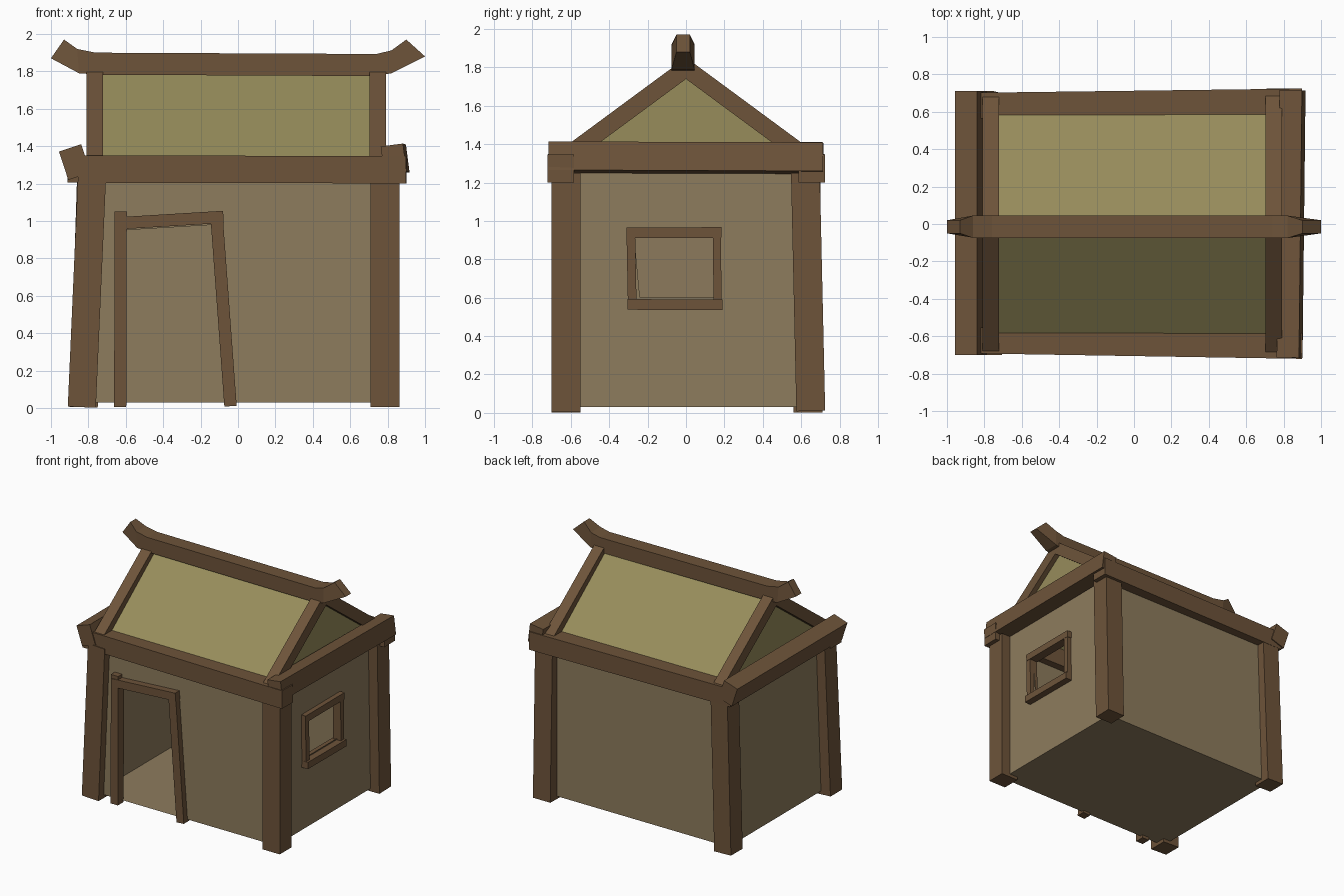
import bpy
from mathutils import Vector

if "Cube" in bpy.data.objects:
    bpy.data.objects.remove(bpy.data.objects["Cube"])


def material(name, rgb):
    m = bpy.data.materials.new(name)
    m.diffuse_color = (*rgb, 1)
    m.use_nodes = True
    m.node_tree.nodes["Principled BSDF"].inputs["Base Color"].default_value = m.diffuse_color
    return m


WOOD = material("wood", (0.155, 0.088, 0.042))
PLASTER = material("plaster", (0.27, 0.2, 0.11))
THATCH = material("thatch", (0.31, 0.265, 0.105))


def mesh(name, verts, faces, mat):
    me = bpy.data.meshes.new(name)
    me.from_pydata([tuple(v) for v in verts], [], faces)
    me.materials.append(mat)
    ob = bpy.data.objects.new(name, me)
    bpy.context.collection.objects.link(ob)
    return ob


def loft(name, rings, mat):
    """Closed four-sided solid through a list of rings of 4 points."""
    n = len(rings)
    faces = [(3, 2, 1, 0), tuple(range(4 * n - 4, 4 * n))]
    for r in range(n - 1):
        for i in range(4):
            j = (i + 1) % 4
            faces.append((4 * r + i, 4 * r + j, 4 * r + 4 + j, 4 * r + 4 + i))
    return mesh(name, [p for r in rings for p in r], faces, mat)


def beam(name, a, b, w, h, up=(0, 0, 1)):
    """Square-cut timber from a to b; h is measured along up."""
    a, b = Vector(a), Vector(b)
    d = (b - a).normalized()
    s = d.cross(Vector(up)).normalized()
    u = s.cross(d)
    s, u = s * w / 2, u * h / 2
    return loft(name, [[p - s - u, p + s - u, p + s + u, p - s + u] for p in (a, b)], WOOD)


# corner posts, slightly leaning
Y = (0, 1, 0)
beam("post_front_left", (-0.835, -0.625, 0.005), (-0.78, -0.625, 1.25), 0.15, 0.15, Y)
beam("post_front_right", (0.787, -0.625, 0.005), (0.787, -0.625, 1.25), 0.155, 0.15, Y)
beam("post_back_left", (-0.825, 0.635, 0.005), (-0.785, 0.625, 1.25), 0.15, 0.15, Y)
beam("post_back_right", (0.787, 0.65, 0.01), (0.787, 0.622, 1.25), 0.155, 0.15, Y)

# eave beams on the long sides, then tilted tie beams on the gable sides
beam("eave_front", (-0.91, -0.622, 1.278), (0.9, -0.652, 1.274), 0.138, 0.146)
beam("eave_back", (-0.89, 0.632, 1.278), (0.9, 0.655, 1.274), 0.138, 0.146)
beam("tie_left", (-0.873, -0.70, 1.315), (-0.873, 0.71, 1.315), 0.125, 0.16, (-0.33, 0, 1))
beam("tie_right", (0.832, -0.715, 1.332), (0.848, 0.715, 1.327), 0.12, 0.15, (-0.13, 0, 1))

# rafters
for label, x in (("left", -0.767), ("right", 0.748)):
    for side, sy in (("front", -1), ("back", 1)):
        beam(f"rafter_{label}_{side}", (x, 0.665 * sy, 1.305), (x, -0.02 * sy, 1.81), 0.088, 0.09)

# ridge beam with upturned ends: x top, z top, x bottom, z bottom, half width
profile = [(-0.93, 1.97, -1.0, 1.87, 0.035), (-0.86, 1.92, -0.85, 1.79, 0.06),
           (-0.76, 1.90, -0.74, 1.782, 0.06), (0.74, 1.893, 0.74, 1.775, 0.06),
           (0.82, 1.912, 0.82, 1.79, 0.06), (0.90, 1.97, 1.0, 1.88, 0.035)]
loft("ridge_beam", [[(xb, -0.015 - w, zb), (xb, -0.015 + w, zb),
                     (xt, -0.015 + w, zt), (xt, -0.015 - w, zt)]
                    for xt, zt, xb, zb, w in profile], WOOD)

# roof slopes and gables
roof = []
for x in (-0.765, 0.75):
    roof += [(x, -0.66, 1.29), (x, 0.66, 1.29), (x, 0, 1.80)]
mesh("roof", roof, [(0, 3, 5, 2), (1, 2, 5, 4), (0, 2, 1), (3, 4, 5)], THATCH)

# walls: thin shell, left side leaning
X0, X1, Y0, Y1, Z0, Z1 = -0.825, 0.785, -0.635, 0.635, 0.03, 1.27
XT = -0.78
mesh("wall_front", [(X0, Y0, Z0), (-0.62, Y0, Z0), (-0.62, Y0, 0.95), (-0.12, Y0, 0.98),
                    (-0.04, Y0, Z0), (X1, Y0, Z0), (X1, Y0, Z1), (XT, Y0, Z1),
                    (-0.62, Y0, Z1), (-0.12, Y0, Z1)],
     [(0, 1, 2, 8, 7), (2, 3, 9, 8), (3, 4, 5, 6, 9)], PLASTER)
mesh("wall_back", [(X0, Y1, Z0), (X1, Y1, Z0), (X1, Y1, Z1), (XT, Y1, Z1)], [(3, 2, 1, 0)], PLASTER)
mesh("wall_left", [(X0, Y0, Z0), (X0, Y1, Z0), (XT, Y1, Z1), (XT, Y0, Z1)], [(3, 2, 1, 0)], PLASTER)
mesh("floor", [(X0, Y0, Z0), (X1, Y0, Z0), (X1, Y1, Z0), (X0, Y1, Z0)], [(0, 1, 2, 3)], PLASTER)
outer = [(X1, Y0, Z0), (X1, Y1, Z0), (X1, Y1, Z1), (X1, Y0, Z1)]
hole = [(X1, -0.24, 0.6), (X1, 0.15, 0.6), (X1, 0.15, 0.92), (X1, -0.27, 0.92)]
mesh("wall_right", outer + hole,
     [(i, (i + 1) % 4, 4 + (i + 1) % 4, 4 + i) for i in range(4)], PLASTER)

# door frame
beam("door_jamb_left", (-0.63, -0.648, 0.005), (-0.627, -0.648, 1.05), 0.065, 0.075, Y)
beam("door_jamb_right", (-0.04, -0.648, 0.01), (-0.115, -0.648, 1.03), 0.066, 0.07, Y)
beam("door_lintel", (-0.655, -0.65, 0.987), (-0.078, -0.65, 1.022), 0.08, 0.065)

# window frame
beam("window_sill", (0.79, -0.305, 0.565), (0.79, 0.19, 0.563), 0.10, 0.055)
beam("window_head", (0.787, -0.305, 0.938), (0.787, 0.185, 0.94), 0.075, 0.055)
beam("window_jamb_front", (0.787, -0.28, 0.56), (0.787, -0.288, 0.965), 0.07, 0.045, Y)
beam("window_jamb_back", (0.787, 0.165, 0.56), (0.787, 0.16, 0.945), 0.07, 0.042, Y)
